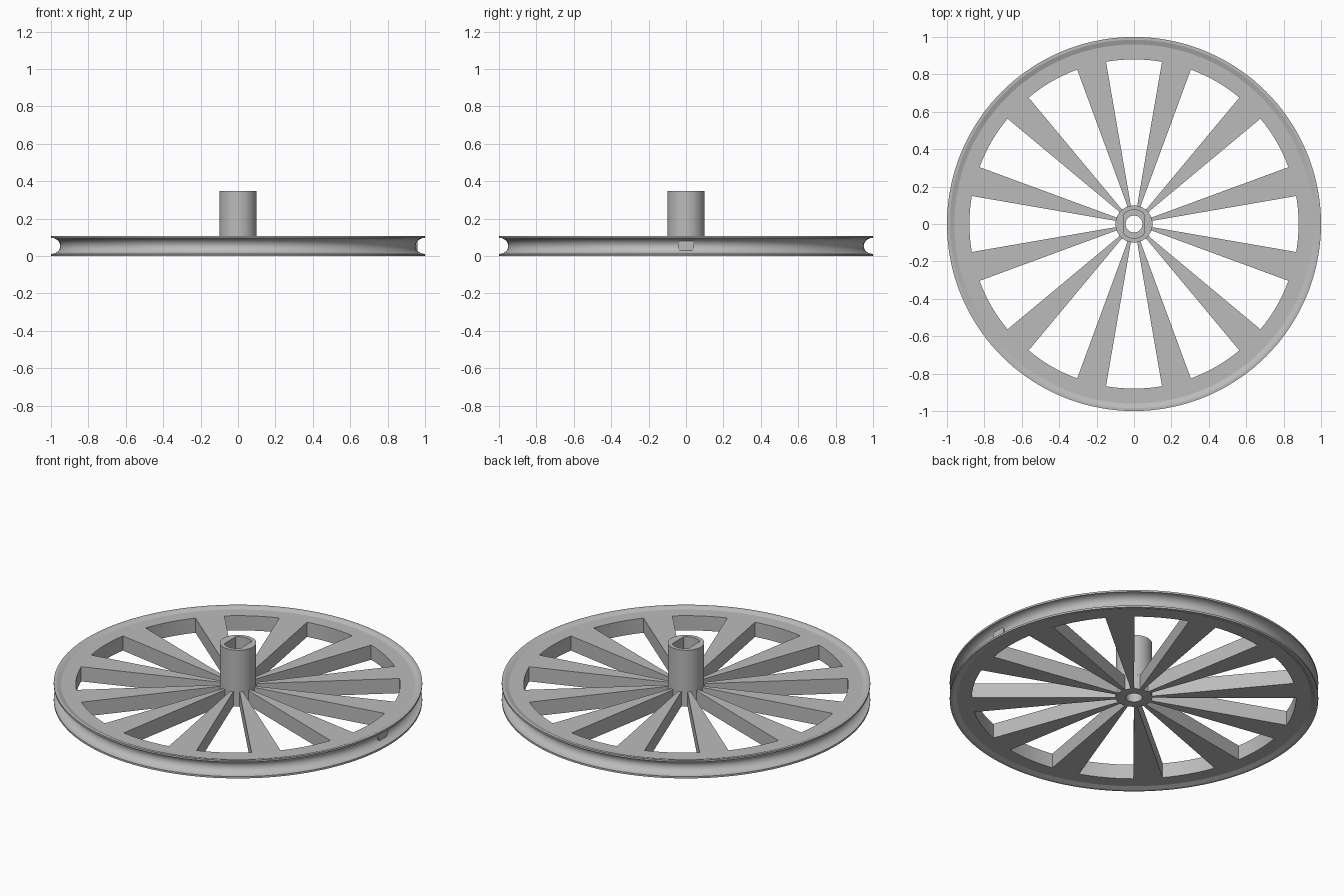
import bpy, bmesh, math

old = bpy.data.objects.get("Cube")
if old:
    bpy.data.objects.remove(old, do_unlink=True)

grey = bpy.data.materials.new("plain_grey")
grey.use_nodes = True
COLOUR = (0.5, 0.5, 0.5, 1)
grey.diffuse_color = COLOUR
grey.node_tree.nodes["Principled BSDF"].inputs["Base Color"].default_value = COLOUR

MID = 0.054              # mid height of the disc
LOW, HIGH = 0.01, 0.098  # web faces
SPOKES = 12


def make(name, bm):
    bmesh.ops.recalc_face_normals(bm, faces=bm.faces)
    mesh = bpy.data.meshes.new(name)
    bm.to_mesh(mesh)
    bm.free()
    obj = bpy.data.objects.new(name, mesh)
    bpy.context.collection.objects.link(obj)
    mesh.materials.append(grey)
    return obj


def polar(r, a, z):
    return (r * math.cos(a), r * math.sin(a), z)


def skin(bm, rings):
    """Join closed rings of points in a loop, making a torus-like solid."""
    rows = [[bm.verts.new(p) for p in ring] for ring in rings]
    for k, a in enumerate(rows):
        b = rows[(k + 1) % len(rows)]
        for i in range(len(a)):
            j = (i + 1) % len(a)
            bm.faces.new((a[i], a[j], b[j], b[i]))


def angles(n):
    return [2 * math.pi * i / n for i in range(n)]


def smooth(obj, degrees):
    bpy.ops.object.select_all(action='DESELECT')
    obj.select_set(True)
    bpy.context.view_layer.objects.active = obj
    bpy.ops.object.shade_smooth_by_angle(angle=math.radians(degrees))


# Grooved disc: flat web, flared lips and a round rope groove
groove = [(1 - 0.05 * math.cos(t), MID + 0.043 * math.sin(t))
          for t in [math.radians(-90 + 15 * i) for i in range(13)]]
profile = ([(0.045, HIGH), (0.045, LOW), (0.96, LOW), (0.985, 0.0), (1.0, 0.0)]
           + groove + [(1.0, 2 * MID), (0.985, 2 * MID), (0.96, HIGH)])
bm = bmesh.new()
skin(bm, [[polar(r, a, z) for a in angles(144)] for r, z in profile])
wheel = make("grooved_wheel", bm)

# Twelve wedge openings leave tapered spokes
bm = bmesh.new()
half = math.radians(9.8)
for k in range(SPOKES):
    centre = 2 * math.pi * k / SPOKES
    outline = [(0.1, -half), (0.1, half)]
    outline += [(0.88, half * (1 - i / 4)) for i in range(9)]
    low, high = [[bm.verts.new(polar(r, centre + a, z)) for r, a in outline]
                 for z in (-0.1, 0.2)]
    bm.faces.new(low)
    bm.faces.new(high)
    for i in range(len(low)):
        j = (i + 1) % len(low)
        bm.faces.new((low[i], low[j], high[j], high[i]))
cutter = make("opening_cutter", bm)
cut = wheel.modifiers.new("openings", 'BOOLEAN')
cut.operation = 'DIFFERENCE'
cut.solver = 'EXACT'
cut.object = cutter
bpy.context.view_layer.objects.active = wheel
bpy.ops.object.modifier_apply(modifier=cut.name)
bpy.data.objects.remove(cutter, do_unlink=True)
smooth(wheel, 20)

# Hub sleeve with a socket that has two flat sides
def socket(z):
    points = []
    for a in angles(72):
        x, y, _ = polar(0.076, a, z)
        points.append((max(-0.053, min(0.053, x)), y, z))
    return points


bm = bmesh.new()
outer = [[polar(0.099, a, z) for a in angles(72)] for z in (HIGH, 0.347)]
skin(bm, [outer[0], outer[1], socket(0.347), socket(HIGH)])
hub = make("hub_sleeve", bm)
smooth(hub, 30)

# Small rope stop set in the groove
bpy.ops.mesh.primitive_cylinder_add(vertices=32, radius=0.043, depth=0.008,
                                    location=(0.956, 0, MID),
                                    rotation=(0, math.pi / 2, 0))
stop = bpy.context.object
stop.name = "rope_stop"
stop.data.materials.append(grey)
smooth(stop, 30)
